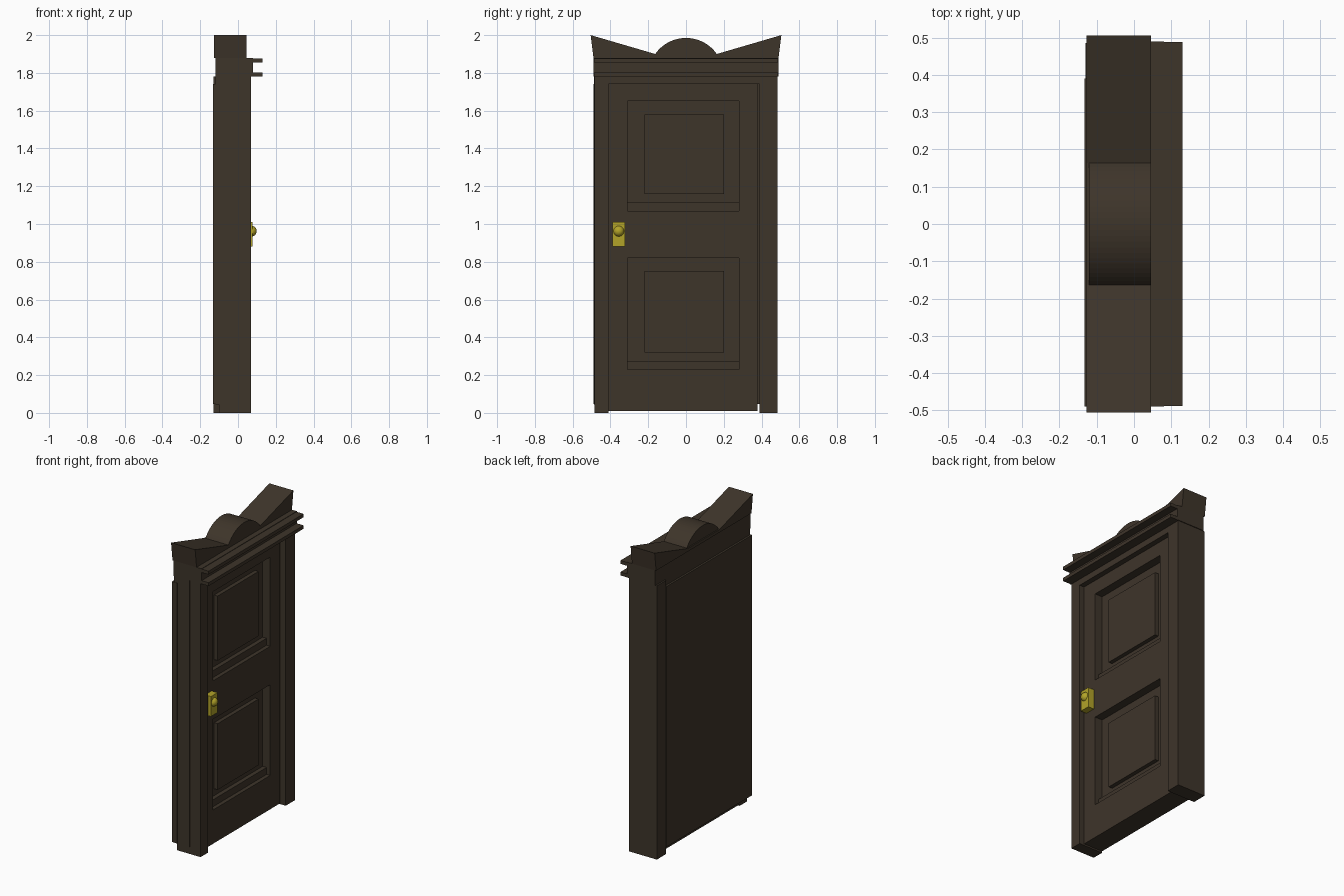
import bpy, bmesh, math
from mathutils import Matrix

cube = bpy.data.objects.get("Cube")
if cube:
    bpy.data.objects.remove(cube, do_unlink=True)


def material(name, color):
    mat = bpy.data.materials.new(name)
    mat.use_nodes = True
    mat.diffuse_color = color
    mat.node_tree.nodes["Principled BSDF"].inputs["Base Color"].default_value = color
    return mat


wood = material("dark_wood", (0.048, 0.035, 0.023, 1))
brass = material("brass", (0.45, 0.37, 0.022, 1))


def finish(name, bm, mat):
    bmesh.ops.recalc_face_normals(bm, faces=bm.faces)
    mesh = bpy.data.meshes.new(name)
    bm.to_mesh(mesh)
    bm.free()
    mesh.materials.append(mat)
    obj = bpy.data.objects.new(name, mesh)
    bpy.context.collection.objects.link(obj)
    return obj


def box(name, xs, ys, zs, mat=wood):
    bm = bmesh.new()
    bmesh.ops.create_cube(bm, size=1)
    for v in bm.verts:
        for i, (lo, hi) in enumerate((xs, ys, zs)):
            v.co[i] = lo if v.co[i] < 0 else hi
    return finish(name, bm, mat)


def extrude_profile(name, points, x0, x1):
    """Extrude a (y, z) outline along x."""
    bm = bmesh.new()
    face = bm.faces.new([bm.verts.new((x0, y, z)) for y, z in points])
    ext = bmesh.ops.extrude_face_region(bm, geom=[face])
    for v in ext["geom"]:
        if isinstance(v, bmesh.types.BMVert):
            v.co.x = x1
    return finish(name, bm, wood)


# Frame
box("right_jamb", (-0.1, 0.07), (-0.485, -0.41), (0, 1.78))
box("right_casing", (-0.12, -0.006), (-0.488, -0.41), (0.045, 1.78))
box("left_jamb", (-0.13, 0.07), (0.39, 0.485), (0, 1.78))
box("header", (-0.12, 0.07), (-0.41, 0.39), (1.74, 1.78))
box("back_panel", (-0.133, -0.095), (-0.49, 0.39), (0.047, 1.74))

# Door stiles and rails
DOOR = (-0.1, 0.036)
box("right_stile", DOOR, (-0.41, -0.31), (0.01, 1.74))
box("left_stile", DOOR, (0.28, 0.378), (0.01, 1.74))
for name, zs in (("bottom_rail", (0.01, 0.23)), ("middle_rail", (0.82, 1.07)),
                 ("top_rail", (1.65, 1.74))):
    box(name, DOOR, (-0.31, 0.28), zs)

# Recessed panels, each with a sill and a raised field
for name, low, high in (("lower", 0.23, 0.82), ("upper", 1.07, 1.65)):
    box(name + "_panel", (-0.1, -0.018), (-0.31, 0.28), (low, high))
    box(name + "_sill", (-0.05, 0.01), (-0.31, 0.28), (low, low + 0.045))
    box(name + "_field", (-0.05, 0.008), (-0.22, 0.2), (low + 0.09, high - 0.07))

# Entablature with two ledges
box("frieze", (-0.12, 0.08), (-0.49, 0.49), (1.78, 1.88))
for name, z in (("lower_ledge", 1.78), ("upper_ledge", 1.855)):
    box(name, (0.04, 0.13), (-0.488, 0.488), (z, z + 0.022))

# Crest with flared corners and a rounded middle
extrude_profile("crest", [(-0.49, 1.88), (-0.505, 2.0), (-0.163, 1.9),
                          (0.163, 1.9), (0.505, 2.0), (0.49, 1.88)], -0.128, 0.045)
half, rise, base, steps = 0.163, 0.085, 1.9, 24
radius = (half ** 2 + rise ** 2) / (2 * rise)
sweep = math.asin(half / radius)
arc = []
for i in range(steps + 1):
    a = sweep * (2 * i / steps - 1)
    arc.append((radius * math.sin(a), base + rise - radius + radius * math.cos(a)))
extrude_profile("crest_arch", arc, -0.12, 0.045)

# Handle
box("handle_plate", (0.03, 0.078), (-0.39, -0.322), (0.88, 1.01), brass)
bm = bmesh.new()
bmesh.ops.create_uvsphere(bm, u_segments=20, v_segments=12, radius=0.029,
                          matrix=Matrix.Translation((0.07, -0.356, 0.962)))
knob = finish("door_knob", bm, brass)
for poly in knob.data.polygons:
    poly.use_smooth = True
